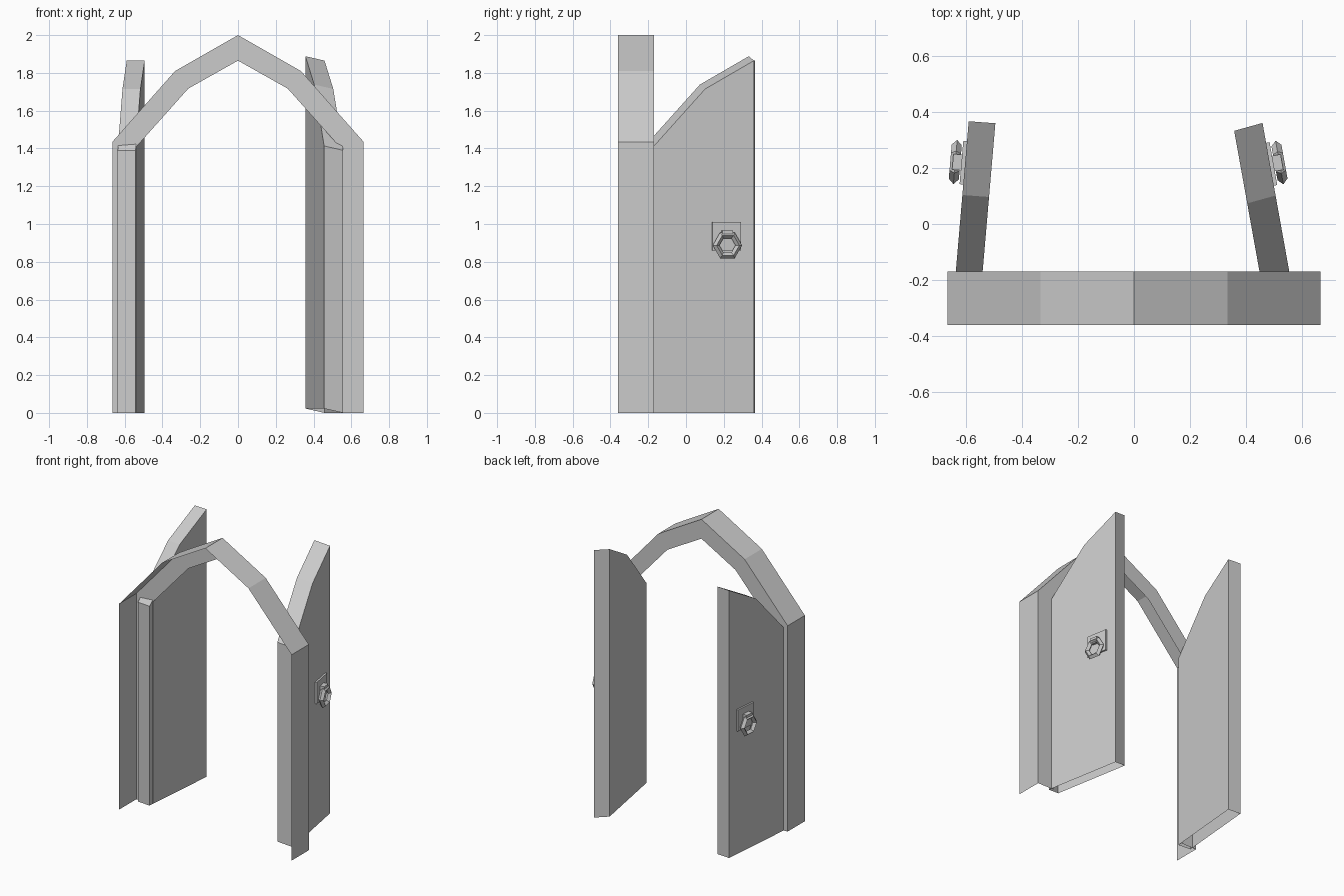
import bpy, bmesh, math
from mathutils import Matrix, Vector

if "Cube" in bpy.data.objects:
    bpy.data.objects.remove(bpy.data.objects["Cube"])


def finish(bm, name, recalc=True):
    if recalc:
        bmesh.ops.recalc_face_normals(bm, faces=bm.faces)
    me = bpy.data.meshes.new(name)
    bm.to_mesh(me)
    bm.free()
    ob = bpy.data.objects.new(name, me)
    bpy.context.collection.objects.link(ob)
    return ob


def mirrored(half):
    return half + [(-x, z) for x, z in reversed(half[:-1])]


# Arch frame: outer rim and back face only (open front, inside and bottom)
outer = mirrored([(-0.665, 0), (-0.665, 1.435), (-0.333, 1.81), (0, 2.0)])
inner = mirrored([(-0.537, 0), (-0.537, 1.41), (-0.263, 1.717), (0, 1.865)])
bm = bmesh.new()
front = [bm.verts.new((x, -0.36, z)) for x, z in outer]
back = [bm.verts.new((x, -0.17, z)) for x, z in outer]
lip = [bm.verts.new((x, -0.17, z)) for x, z in inner]
for i in range(len(outer) - 1):
    bm.faces.new((front[i], front[i + 1], back[i + 1], back[i]))
    bm.faces.new((back[i], back[i + 1], lip[i + 1], lip[i]))
finish(bm, "arch_frame", recalc=False)


# Door leaf: outer profile offset through its thickness, open underneath
def door(name, near, far, thick):
    near, far, thick = Vector(near), Vector(far), Vector(thick)
    prof = [(0, 0), (0, 1.39), (0.53, 1.715), (1, 1.865), (1, 0)]
    bm = bmesh.new()
    a = []
    for t, z in prof:
        p = near.lerp(far, t)
        a.append(Vector((p.x, p.y, z)))
    va = [bm.verts.new(p) for p in a]
    vb = [bm.verts.new(p + thick) for p in a]
    bm.faces.new(va)
    bm.faces.new(vb)
    for i in range(4):
        bm.faces.new((va[i], va[i + 1], vb[i + 1], vb[i]))
    finish(bm, name)


door("left_door", (-0.637, -0.193), (-0.589, 0.366), (0.095, -0.007, 0))
door("right_door", (0.557, -0.19), (0.458, 0.36), (-0.101, -0.028, 0.023))


# Handle: square plate, clasp and hexagonal ring; local +x points outward
def handle(side, loc, angle):
    place = Matrix.Translation(loc) @ Matrix.Rotation(angle, 4, 'Z')

    def box(name, centre, size):
        bm = bmesh.new()
        bmesh.ops.create_cube(bm, size=1, matrix=place @ Matrix.Translation(centre)
                              @ Matrix.Diagonal((*size, 1)))
        finish(bm, side + name)

    box("_plate", (0.006, 0, 0.935), (0.014, 0.155, 0.15))
    box("_clasp", (0.026, 0, 0.948), (0.036, 0.056, 0.034))
    bm = bmesh.new()
    rings = []
    for i in range(6):
        u = math.tau * i / 6
        ring = []
        for j in range(4):
            v = math.tau * j / 4
            r = 0.061 + 0.018 * math.cos(v)
            p = Vector((0.035 + 0.018 * math.sin(v), r * math.cos(u),
                        0.887 + r * math.sin(u)))
            ring.append(bm.verts.new(place @ p))
        rings.append(ring)
    for i in range(6):
        a, b = rings[i], rings[(i + 1) % 6]
        for j in range(4):
            k = (j + 1) % 4
            bm.faces.new((a[j], b[j], b[k], a[k]))
    finish(bm, side + "_ring")


handle("left", (-0.602, 0.218, 0), math.pi - math.atan2(0.048, 0.559))
handle("right", (0.484, 0.213, 0), math.atan2(0.099, 0.55))
